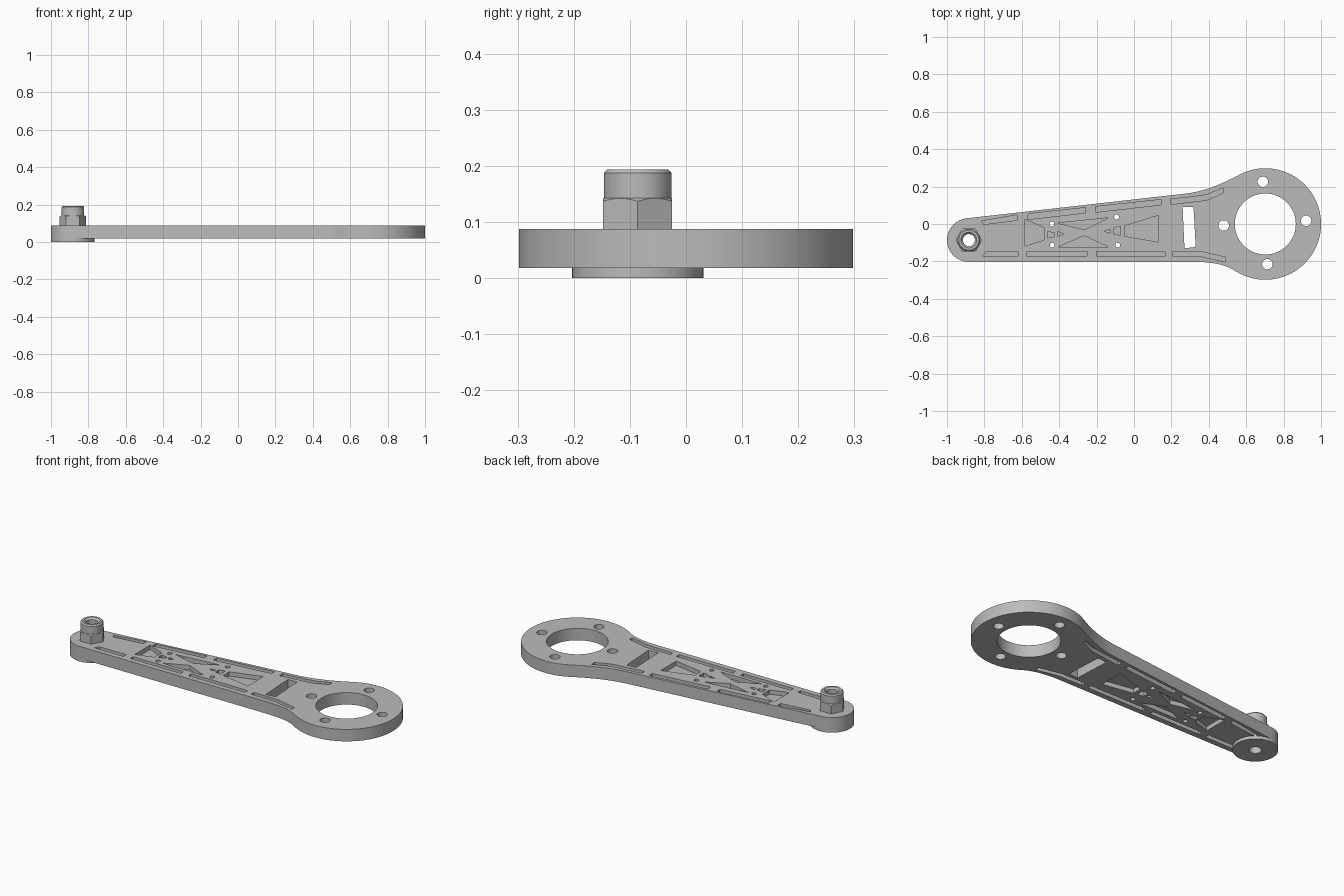
import bpy, bmesh
from math import cos, sin, radians, pi

cube = bpy.data.objects.get("Cube")
if cube:
    bpy.data.objects.remove(cube, do_unlink=True)

BOTTOM, TOP, DEPTH = 0.018, 0.088, 0.025
TIP, TIP_R = (-0.883, -0.086), 0.117
RING, RING_R = (0.702, 0.0), 0.298
BORE = 0.032

steel = bpy.data.materials.new("light grey metal")
steel.use_nodes = True
steel.diffuse_color = (0.5, 0.5, 0.5, 1)
steel.node_tree.nodes["Principled BSDF"].inputs["Base Color"].default_value = (0.5, 0.5, 0.5, 1)


def arc(centre, r, a0, a1, n):
    return [(centre[0] + r * cos(radians(a0 + (a1 - a0) * i / n)),
             centre[1] + r * sin(radians(a0 + (a1 - a0) * i / n))) for i in range(n + 1)]


def circle(centre, r, n=48):
    return arc(centre, r, 0, 360, n)[:-1]


def blend(a, b, c, n=10):
    """Quadratic curve from a to c, pulled towards b, without its last point."""
    return [tuple((1 - t) ** 2 * p + 2 * t * (1 - t) * q + t * t * s for p, q, s in zip(a, b, c))
            for t in (i / n for i in range(n))]


def prism(bm, points, z0, z1):
    face = bm.faces.new([bm.verts.new((x, y, z0)) for x, y in points])
    res = bmesh.ops.extrude_face_region(bm, geom=[face])
    up = [v for v in res["geom"] if isinstance(v, bmesh.types.BMVert)]
    bmesh.ops.translate(bm, verts=up, vec=(0, 0, z1 - z0))


def lathe(bm, profile, n=64):
    """Closed (radius, height) profile turned about the tip axis."""
    rings = [[bm.verts.new((TIP[0] + r * cos(2 * pi * i / n), TIP[1] + r * sin(2 * pi * i / n), z))
              for r, z in profile] for i in range(n)]
    m = len(profile)
    for i in range(n):
        a, b = rings[i], rings[(i + 1) % n]
        for j in range(m):
            k = (j + 1) % m
            bm.faces.new((a[j], b[j], b[k], a[k]))


def make(name, bm):
    bmesh.ops.recalc_face_normals(bm, faces=bm.faces)
    mesh = bpy.data.meshes.new(name)
    bm.to_mesh(mesh)
    bm.free()
    mesh.materials.append(steel)
    obj = bpy.data.objects.new(name, mesh)
    bpy.context.collection.objects.link(obj)
    return obj


def combine(obj, cutter, operation):
    """Apply a boolean and discard the helper."""
    cutter.hide_render = True
    mod = obj.modifiers.new("cut", "BOOLEAN")
    mod.operation, mod.object, mod.solver = operation, cutter, "EXACT"
    bpy.context.view_layer.objects.active = obj
    bpy.ops.object.modifier_apply(modifier=mod.name)
    bpy.data.objects.remove(cutter, do_unlink=True)


# Arm plate: rounded tip, tapering beam, flared ring
ring = arc(RING, RING_R, -125, 117, 80)
outline = arc(TIP, TIP_R, 96.4, 270, 32)
outline += blend((0.33, -0.203), (0.46, -0.203), ring[0])
outline += ring
outline += blend((0.28, 0.163), (0.41, 0.179), ring[-1])[::-1]
bm = bmesh.new()
prism(bm, outline, BOTTOM, TOP)
arm = make("arm_plate", bm)

# Through cuts: motor opening, mounting holes, strap slot, pin holes, bore
bm = bmesh.new()
through = [circle(RING, 0.163, 72), circle(TIP, BORE, 64),
           [(0.26, 0.09), (0.318, 0.092), (0.33, -0.123), (0.27, -0.13)]]
through += [circle(p, 0.028, 32) for p in ((0.689, 0.226), (0.92, 0.017), (0.48, -0.008), (0.713, -0.215))]
through += [circle(p, 0.013, 20) for p in ((-0.44, 0), (-0.093, 0.037), (-0.437, -0.113), (-0.087, -0.113))]
for shape in through:
    prism(bm, shape, -0.05, 0.15)
combine(arm, make("through_cutter", bm), "DIFFERENCE")

# Shallow pockets on both faces
upper = lambda x: 0.115 + 0.107 * x   # outer edge of the upper row
pockets = []
for x0, x1, slant in ((-0.815, -0.625, 0.012), (-0.57, -0.26, 0), (-0.205, 0.145, 0)):
    pockets.append([(x0, upper(x0) - slant), (x1, upper(x1)), (x1, upper(x1) - 0.028), (x0 + slant, upper(x0) - 0.03)])
for x0, x1, slant in ((-0.81, -0.62, 0.02), (-0.575, -0.25, 0), (-0.2, 0.165, 0)):
    pockets.append([(x0, -0.172), (x1, -0.172), (x1, -0.146), (x0 + slant, -0.146)])
pockets += [
    # curved end pockets
    [(0.195, 0.133), (0.33, 0.147), (0.39, 0.157), (0.475, 0.192), (0.475, 0.165), (0.39, 0.128), (0.195, 0.104)],
    [(0.205, -0.146), (0.36, -0.148), (0.49, -0.178), (0.49, -0.203), (0.36, -0.174), (0.205, -0.172)],
    # truss panels
    [(-0.585, 0.025), (-0.48, -0.02), (-0.48, -0.085), (-0.585, -0.118)],
    [(-0.463, -0.04), (-0.425, -0.048), (-0.425, -0.067), (-0.463, -0.075)],
    [(-0.41, -0.04), (-0.375, -0.053), (-0.41, -0.066)],
    [(-0.41, 0.005), (-0.135, 0.033), (-0.265, -0.03)],
    [(-0.405, -0.123), (-0.135, -0.123), (-0.267, -0.063)],
    [(-0.16, -0.038), (-0.125, -0.028), (-0.125, -0.05)],
    [(-0.11, -0.022), (-0.072, -0.012), (-0.072, -0.06), (-0.11, -0.053)],
    [(-0.05, -0.01), (0.132, 0.046), (0.132, -0.097), (-0.05, -0.065)],
]
bm = bmesh.new()
for shape in pockets:
    prism(bm, shape, TOP - DEPTH, TOP + 0.02)
    prism(bm, shape, BOTTOM - 0.02, BOTTOM + DEPTH)
combine(arm, make("pocket_cutter", bm), "DIFFERENCE")

# Round foot under the tip
bm = bmesh.new()
lathe(bm, [(BORE, 0), (TIP_R, 0), (TIP_R, BOTTOM), (BORE, BOTTOM)])
foot = make("tip_foot", bm)

# Hexagonal collar with chamfered corners
bm = bmesh.new()
lathe(bm, [(BORE, TOP), (0.08, TOP), (0.08, 0.132), (0.06, 0.143), (BORE, 0.143)])
collar = make("hex_collar", bm)
bm = bmesh.new()
prism(bm, circle(TIP, 0.071, 6), TOP - 0.02, 0.16)
combine(collar, make("hex_cutter", bm), "INTERSECT")

# Round sleeve with bevelled rim and countersunk bore
bm = bmesh.new()
lathe(bm, [(BORE, TOP), (0.0605, TOP), (0.0605, 0.187), (0.054, 0.194), (0.042, 0.194), (BORE, 0.184)])
sleeve = make("sleeve", bm)

# Smooth the round walls, keep edges sharp
bpy.ops.object.select_all(action="DESELECT")
for obj in (arm, foot, collar, sleeve):
    obj.select_set(True)
bpy.context.view_layer.objects.active = arm
bpy.ops.object.shade_smooth_by_angle(angle=radians(25))
